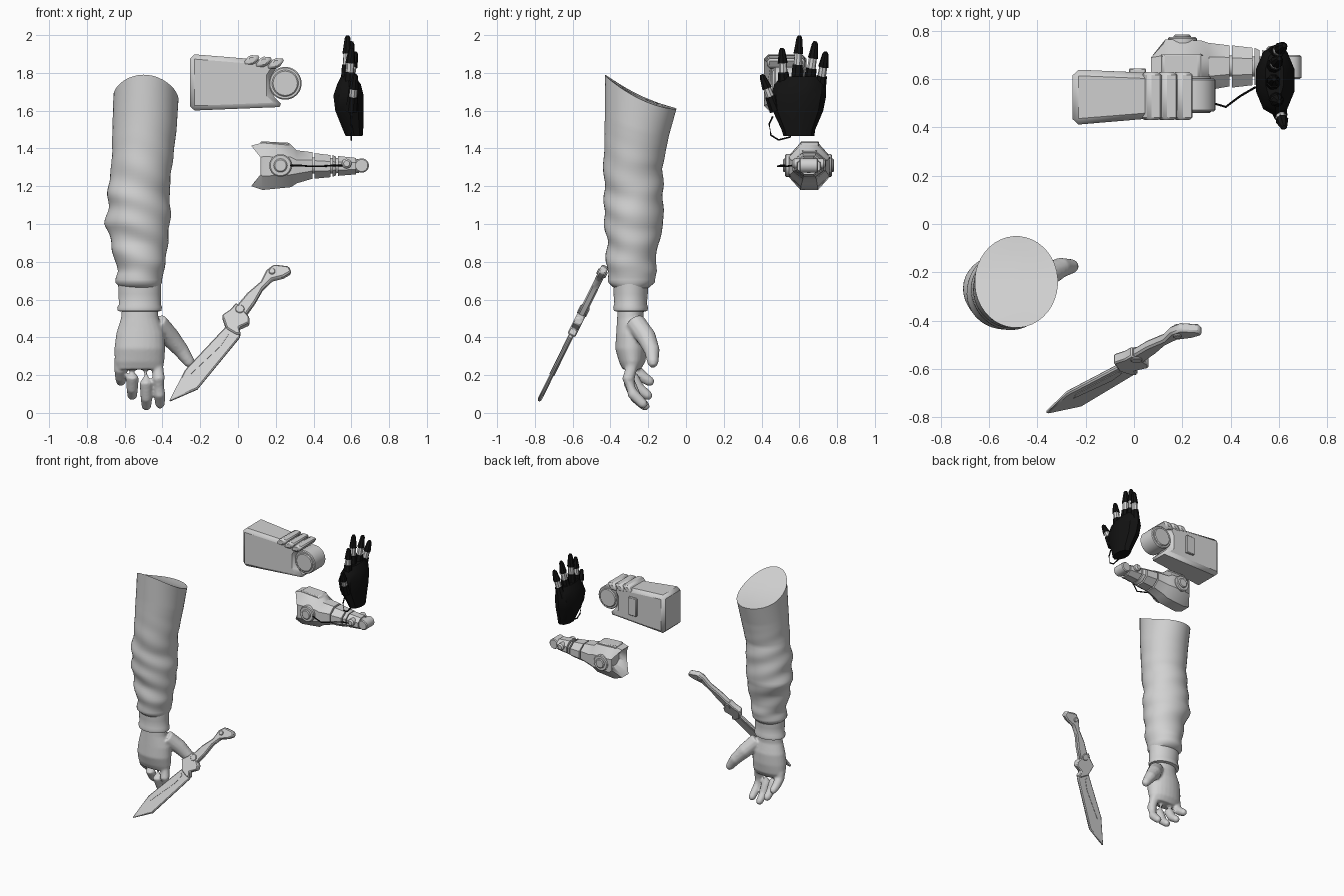
import bpy, bmesh
from math import sin, cos, pi, radians
from mathutils import Vector

if "Cube" in bpy.data.objects:
    bpy.data.objects.remove(bpy.data.objects["Cube"])


def material(name, value):
    mat = bpy.data.materials.new(name)
    mat.use_nodes = True
    colour = (value, value, value, 1)
    mat.diffuse_color = colour
    mat.node_tree.nodes["Principled BSDF"].inputs["Base Color"].default_value = colour
    return mat


grey = material("light grey", 0.64)
black = material("glove black", 0.006)


def finish(name, bm, mat=grey, angle=35, bevel=0):
    bmesh.ops.recalc_face_normals(bm, faces=bm.faces)
    mesh = bpy.data.meshes.new(name)
    bm.to_mesh(mesh)
    bm.free()
    mesh.materials.append(mat)
    mesh.shade_smooth()
    mesh.set_sharp_from_angle(angle=radians(angle))
    obj = bpy.data.objects.new(name, mesh)
    bpy.context.collection.objects.link(obj)
    if bevel:
        mod = obj.modifiers.new("Bevel", 'BEVEL')
        mod.width, mod.segments = bevel, 1
    return obj


def skin_rings(bm, rings):
    """Bridge equal rings of points and close both ends."""
    rows = [[bm.verts.new(p) for p in ring] for ring in rings]
    for low, high in zip(rows, rows[1:]):
        for i in range(len(low)):
            bm.faces.new((low[i - 1], low[i], high[i], high[i - 1]))
    bm.faces.new(rows[0])
    bm.faces.new(rows[-1])


def add_loft(bm, sections, axis='z', n=24, warp=None):
    """Sections are (position, a min, a max, b min, b max)."""
    rings = []
    grow = 1 / cos(pi / n) if n < 12 else 1
    for t, a0, a1, b0, b1 in sections:
        ring = []
        for i in range(n):
            ang = 2 * pi * (i + 0.5) / n
            a = (a0 + a1) / 2 + grow * (a1 - a0) / 2 * cos(ang)
            b = (b0 + b1) / 2 + grow * (b1 - b0) / 2 * sin(ang)
            p = Vector((a, b, t) if axis == 'z' else (t, a, b))
            ring.append(warp(p) if warp else p)
        rings.append(ring)
    skin_rings(bm, rings)


def add_tube(bm, path, radii, n=12, tip=True):
    path, radii = [Vector(p) for p in path], list(radii)
    if tip:
        end = (path[-1] - path[-2]).normalized()
        path.append(path[-1] + end * radii[-1] * 0.75)
        radii.append(radii[-1] * 0.55)
    rings = []
    for k, (p, r) in enumerate(zip(path, radii)):
        along = path[min(k + 1, len(path) - 1)] - path[max(k - 1, 0)]
        turn = along.to_track_quat('Z', 'X')
        rings.append([p + turn @ Vector((r * cos(2 * pi * i / n), r * sin(2 * pi * i / n), 0))
                      for i in range(n)])
    skin_rings(bm, rings)


def loft(name, sections, axis='z', n=24, mat=grey, angle=35, warp=None):
    bm = bmesh.new()
    add_loft(bm, sections, axis, n, warp)
    return finish(name, bm, mat, angle)


def tube(name, path, radii, n=12, mat=grey, tip=True):
    bm = bmesh.new()
    add_tube(bm, path, radii, n, tip)
    return finish(name, bm, mat)


def disc(name, centre, direction, radius, half, n=28, bevel=0.006):
    c, d = Vector(centre), Vector(direction) * half
    bm = bmesh.new()
    add_tube(bm, (c - d, c + d), (radius, radius), n, False)
    return finish(name, bm, bevel=bevel)


def prism(name, outline, depth, direction, half, bevel=0):
    """Front outline of (x, z) points, thickened; depth(z) gives the mid y."""
    d = Vector(direction) * half
    mid = [Vector((x, depth(z), z)) for x, z in outline]
    bm = bmesh.new()
    skin_rings(bm, [[p - d for p in mid], [p + d for p in mid]])
    return finish(name, bm, bevel=bevel)


# Sleeve: bulging cloth tube with a slanted saddle-shaped top
profile = [(.66, -.62, -.415, -.38, -.2), (.69, -.645, -.40, -.41, -.165),
           (.75, -.64, -.395, -.415, -.155), (.8, -.655, -.385, -.42, -.16),
           (.9, -.67, -.37, -.42, -.145), (1, -.7, -.36, -.43, -.12),
           (1.2, -.685, -.36, -.435, -.12), (1.3, -.67, -.35, -.435, -.125),
           (1.5, -.665, -.325, -.43, -.09), (1.67, -.66, -.315, -.43, -.05)]
rows = []
for low, high in zip(profile, profile[1:]):
    steps = max(2, round((high[0] - low[0]) / 0.016))
    rows += [[a + (b - a) * k / steps for a, b in zip(low, high)] for k in range(steps)]
rows.append(profile[-1])
top, x0, x1, y0, y1 = profile[-1]
cx, cy, rx, ry = (x0 + x1) / 2, (y0 + y1) / 2, (x1 - x0) / 2, (y1 - y0) / 2
for s in (0.7, 0.4, 0.12):
    rows.append((top, cx - rx * s, cx + rx * s, cy - ry * s, cy + ry * s))


def drape(p):
    u, v = (p.x - cx) / rx, (p.y - cy) / ry
    fold = max(0, min(1, (p.z - 0.66) / 0.05, (1.45 - p.z) / 0.3))
    ripple = 0.03 * fold * (sin(p.z * 42 + 2.5 * u + 1.5 * v) + 0.6 * sin(p.z * 23 - 3 * v + 2 * u))
    slant = max(0, (p.z - 1.2) / (top - 1.2))
    return Vector((p.x + ripple * u * rx, p.y + ripple * v * ry,
                   p.z + slant * (0.03 * v * v - 0.09 * v - 0.01 * u)))


loft("sleeve", rows, n=40, angle=50, warp=drape)
loft("sleeve_cuff", [(.535, -.61, -.43, -.36, -.225), (.54, -.637, -.405, -.382, -.203),
                     (.56, -.64, -.402, -.386, -.2), (.575, -.63, -.408, -.38, -.207),
                     (.63, -.634, -.408, -.384, -.202), (.7, -.635, -.405, -.385, -.2)],
     n=32, angle=50)

# Bare hand: palm, thumb and fingers fused into one skin
bm = bmesh.new()
add_loft(bm, [(.6, -.61, -.43, -.36, -.22), (.5, -.62, -.42, -.365, -.225),
              (.42, -.645, -.39, -.37, -.205), (.34, -.655, -.385, -.375, -.205),
              (.27, -.653, -.39, -.355, -.215), (.23, -.64, -.4, -.335, -.24)])
add_tube(bm, [(-.43, -.27, .48), (-.36, -.21, .4), (-.3, -.18, .33), (-.255, -.175, .265)],
         (.055, .053, .042, .03))
fingers = [[(-.43, -.28, .27), (-.42, -.305, .18), (-.415, -.28, .1), (-.413, -.225, .045)],
           [(-.49, -.28, .26), (-.487, -.3, .16), (-.485, -.265, .08), (-.485, -.215, .035)],
           [(-.56, -.28, .26), (-.56, -.285, .19), (-.56, -.25, .13), (-.56, -.2, .09)],
           [(-.62, -.28, .28), (-.622, -.27, .23), (-.62, -.23, .19), (-.62, -.19, .165)]]
for path in fingers:
    add_tube(bm, path, (.036, .034, .031, .026))
hand = finish("bare_hand", bm)
fuse = hand.modifiers.new("Fuse", 'REMESH')
fuse.mode, fuse.voxel_size, fuse.use_smooth_shade = 'VOXEL', 0.008, True
soften = hand.modifiers.new("Soften", 'SMOOTH')
soften.factor, soften.iterations = 0.5, 4

# Knife: flat parts lying in one leaning plane
lean = Vector((0, -0.897, 0.442))


def knife_y(z):
    return -0.78 + 0.493 * (z - 0.06)


prism("knife_blade", [(-.365, .06), (-.28, .225), (-.05, .47), (.015, .405), (-.215, .125)],
      knife_y, lean, 0.011, 0.006)
prism("blade_groove", [(-.25, .2), (-.24, .235), (-.065, .425), (-.05, .41), (-.09, .35)],
      knife_y, lean, 0.014)
prism("knife_guard", [(-.085, .51), (-.06, .44), (-.01, .41), (.015, .41), (.005, .445), (.06, .47),
                      (.06, .5), (.03, .535), (-.01, .575), (-.04, .54)], knife_y, lean, 0.023, 0.006)
prism("knife_handle", [(-.03, .54), (.0, .57), (.05, .63), (.12, .69), (.15, .75), (.19, .78),
                       (.27, .77), (.283, .74), (.24, .715), (.18, .7), (.13, .65), (.09, .58),
                       (.04, .51)], knife_y, lean, 0.02, 0.008)
for x, z, r in ((.01, .54, .024), (.18, .74, .017)):
    disc("knife_rivet", (x, knife_y(z), z), lean, r, 0.027, 16, 0.003)

# Mechanical upper arm: chamfered case with a forked end
side = Vector((0, 1, 0))
case = prism("upper_arm_case", [(-.255, 1.9), (.24, 1.86), (.2, 1.82), (.175, 1.78), (.175, 1.69),
                                (.245, 1.62), (-.255, 1.6)], lambda z: 0.525, side, 0.115, 0.028)
for v in case.data.vertices:
    if v.co.x > 0.1:
        v.co.y = 0.45 if v.co.y < 0.5 else 0.62
    v.co.z = max(1.6, v.co.z)
for k in range(3):
    x, z = 0.02 + 0.065 * k, 1.84 - 0.008 * k
    prism("upper_arm_rib", [(x, z), (x + .04, z + .055), (x + .1, z + .05), (x + .065, z)],
          lambda h: 0.53, side, 0.1, 0.012)
prism("upper_arm_rear_plate", [(-.02, 1.82), (.05, 1.82), (.05, 1.68), (-.02, 1.68)],
      lambda z: 0.633, side, 0.012, 0.004)
disc("elbow_drum", (.25, .535, 1.745), side, .087, 0.068, 36)
disc("elbow_drum_cap", (.25, .535, 1.745), side, .07, 0.076, 36)

# Mechanical forearm: faceted shell with a hollow elbow end
shell = loft("forearm_shell", [(.16, .6, .7, 1.26, 1.36), (.085, .57, .73, 1.22, 1.4),
                               (.07, .555, .745, 1.2, 1.415), (.13, .54, .765, 1.18, 1.43),
                               (.28, .545, .76, 1.195, 1.42), (.31, .555, .75, 1.215, 1.39),
                               (.395, .57, .74, 1.24, 1.38)], 'x', 8)
for v in shell.data.vertices:
    if v.co.x < 0.1 and abs(v.co.z - 1.31) < 0.07:
        v.co.x += 0.05
prism("forearm_top_plate", [(.11, 1.415), (.12, 1.438), (.27, 1.43), (.29, 1.41)],
      lambda z: 0.655, side, 0.05, 0.006)
loft("forearm_core", [(.36, .61, .7, 1.265, 1.355), (.64, .61, .69, 1.27, 1.345)], 'x', 16)
for a, b, low, high, y0, y1 in ((.405, .49, 1.24, 1.375, .565, .74), (.5, .52, 1.25, 1.365, .575, .73),
                                (.53, .625, 1.255, 1.36, .58, .72)):
    loft("wrist_segment", [(a, y0, y1, low, high), (b, y0 + .01, y1 - .01, low + .008, high - .01)], 'x', 8)
disc("wrist_end", (.655, .65, 1.31), side, .038, 0.05)
disc("wrist_stud", (.575, .65, 1.32), side, .026, 0.088, 16, 0.01)
for x, y, sign in ((.225, .545, -1), (.2, .752, 1)):
    disc("forearm_hub", (x, y, 1.31), side, .06, 0.022)
    disc("forearm_hub_cap", (x, y + sign * .012, 1.31), side, .036, 0.02)

# Gloved mechanical hand: black palm, black and grey finger joints
loft("glove_palm", [(1.465, .57, .66, .52, .675), (1.5, .555, .663, .51, .68),
                    (1.6, .515, .665, .465, .72), (1.68, .505, .665, .455, .735),
                    (1.74, .525, .65, .475, .735), (1.78, .545, .62, .51, .71)], n=10, mat=black)
digits = {"thumb": ((.6, .475, 1.6), (.62, .405, 1.78)), "index": ((.585, .52, 1.72), (.6, .508, 1.92)),
          "middle": ((.575, .585, 1.74), (.58, .6, 1.985)), "ring": ((.575, .65, 1.73), (.6, .683, 1.955)),
          "little": ((.58, .705, 1.7), (.62, .738, 1.9))}
for name, ends in digits.items():
    base, end = (Vector(p) for p in ends)
    for part, a, b, r1, r2, mat in (("knuckle", 0, .42, .034, .028, black),
                                    ("joint", .35, .72, .023, .021, grey),
                                    ("tip", .66, 1, .027, .016, black)):
        tube(name + "_" + part, (base.lerp(end, a), base.lerp(end, b)), (r1, r2), 8, mat, part == "tip")

# Loose cables
cables = [[(.6, .46, 1.57), (.6, .44, 1.53), (.6, .45, 1.47), (.6, .49, 1.445), (.6, .55, 1.46), (.6, .56, 1.48)],
          [(.27, .53, 1.31), (.33, .5, 1.31), (.38, .485, 1.305), (.44, .53, 1.305), (.5, .565, 1.31), (.56, .575, 1.31)]]
for path in cables:
    tube("cable", path, [0.0045] * len(path), 8, black)
